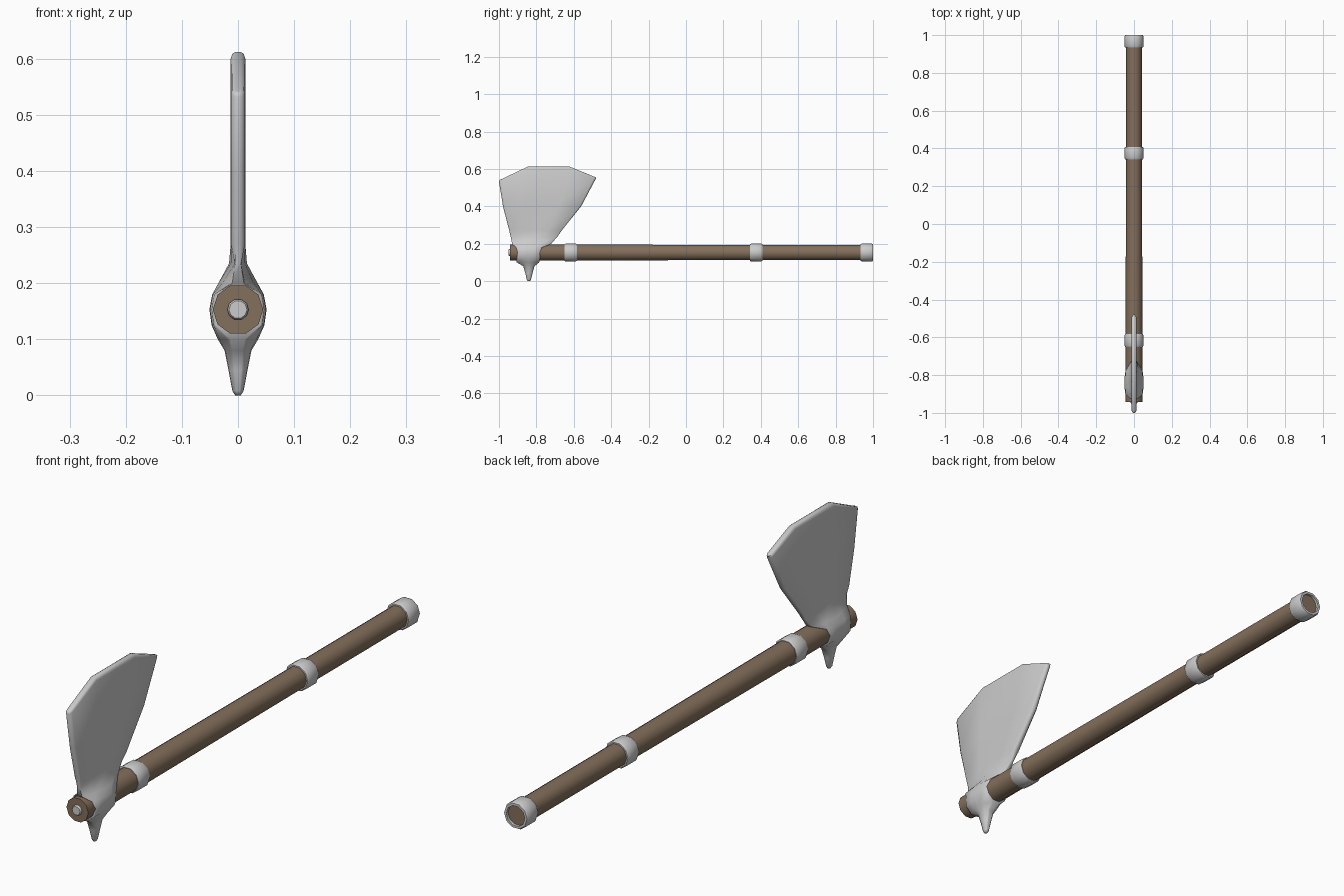
import bpy, bmesh, math

if "Cube" in bpy.data.objects:
    bpy.data.objects.remove(bpy.data.objects["Cube"])

ZC = 0.153   # height of the handle axis
SIDES = 10


def finish(name, bm, angle, mat=None):
    bmesh.ops.recalc_face_normals(bm, faces=bm.faces[:])
    me = bpy.data.meshes.new(name)
    bm.to_mesh(me)
    bm.free()
    ob = bpy.data.objects.new(name, me)
    bpy.context.collection.objects.link(ob)
    if mat:
        me.materials.append(mat)
    bpy.ops.object.select_all(action='DESELECT')
    ob.select_set(True)
    bpy.context.view_layer.objects.active = ob
    bpy.ops.object.shade_smooth_by_angle(angle=math.radians(angle))
    return ob


def bridge(bm, a, b):
    n = len(a)
    for i in range(n):
        bm.faces.new((a[i], a[(i + 1) % n], b[(i + 1) % n], b[i]))


def lathe(name, profile, closed=False, mat=None):
    """Turn (radius, y) points around the handle axis."""
    bm = bmesh.new()
    rings = []
    for r, y in profile:
        rings.append([bm.verts.new((r * math.cos(math.tau * k / SIDES), y,
                                    ZC + r * math.sin(math.tau * k / SIDES)))
                      for k in range(SIDES)])
    for a, b in zip(rings, rings[1:]):
        bridge(bm, a, b)
    if closed:
        bridge(bm, rings[-1], rings[0])
    else:
        bm.faces.new(rings[0])
        bm.faces.new(rings[-1])
    return finish(name, bm, 40, mat)


wood = bpy.data.materials.new("wood")
wood.diffuse_color = (0.23, 0.16, 0.105, 1)
wood.use_nodes = True
wood.node_tree.nodes["Principled BSDF"].inputs["Base Color"].default_value = wood.diffuse_color

# Wooden handle and the small pin in its front end
lathe("handle", [(0.045, -0.942), (0.045, -0.6), (0.042, 0.37), (0.042, 0.99)], mat=wood)
lathe("front_pin", [(0.019, -0.93), (0.019, -0.946), (0.016, -0.95)])

# Metal bands
for name, y0, y1 in (("front_band", -0.65, -0.583), ("middle_band", 0.342, 0.408),
                     ("end_band", 0.934, 1.0)):
    lathe(name, [(0.038, y0), (0.047, y0), (0.051, y0 + 0.008),
                 (0.051, y1 - 0.008), (0.047, y1), (0.038, y1)], closed=True)

# Axe head: cross-sections stacked from spike tip to cutting edge
COLS = (-1, -0.96, -0.42, 0, 0.46, 0.96, 1)
DROP = (0.07, 0.066, 0, 0, 0, 0.052, 0.056)
ROUND = (0.35, 0.5, 0.92, 1, 0.92, 0.5, 0.35)
COLLAR = (0.85, 0.92, 0.98, 1, 0.98, 0.92, 0.85)
NECK = (0.3, 0.36, 0.8, 1, 0.8, 0.36, 0.3)
FLAT = (0.45, 0.95, 1, 1, 1, 0.95, 0.45)
# z, y front, y back, half thickness, edge drop, shape
SECTIONS = [
    (0.0, -0.846, -0.834, 0.005, 0, ROUND),
    (0.008, -0.851, -0.829, 0.010, 0, ROUND),
    (0.045, -0.860, -0.820, 0.017, 0, ROUND),
    (0.08, -0.870, -0.810, 0.024, 0, ROUND),
    (0.100, -0.905, -0.785, 0.036, 0, ROUND),
    (0.125, -0.905, -0.780, 0.047, 0, COLLAR),
    (0.153, -0.900, -0.782, 0.051, 0, COLLAR),
    (0.180, -0.908, -0.770, 0.046, 0, COLLAR),
    (0.200, -0.930, -0.720, 0.035, 0, NECK),
    (0.235, -0.937, -0.690, 0.016, 0, NECK),
    (0.27, -0.945, -0.665, 0.013, 0, FLAT),
    (0.415, -0.978, -0.560, 0.013, 0.25, FLAT),
    (0.600, -1.0, -0.483, 0.013, 0.97, FLAT),
    (0.609, -0.999, -0.480, 0.010, 1.0, FLAT),
    (0.612, -0.995, -0.484, 0.005, 1.0, FLAT),
]
bm = bmesh.new()
rings = []
for z, y0, y1, hx, drop, shape in SECTIONS:
    side = [(hx * s, (y0 + y1) / 2 + (y1 - y0) / 2 * u, z - drop * d)
            for u, d, s in zip(COLS, DROP, shape)]
    loop = side + [(-x, y, zz) for x, y, zz in reversed(side)]
    rings.append([bm.verts.new(p) for p in loop])
for a, b in zip(rings, rings[1:]):
    bridge(bm, a, b)
for r in (rings[0], rings[-1]):
    n = len(r)
    for i in range(n // 2 - 1):
        bm.faces.new((r[i], r[i + 1], r[n - 2 - i], r[n - 1 - i]))
finish("axe_head", bm, 60)
